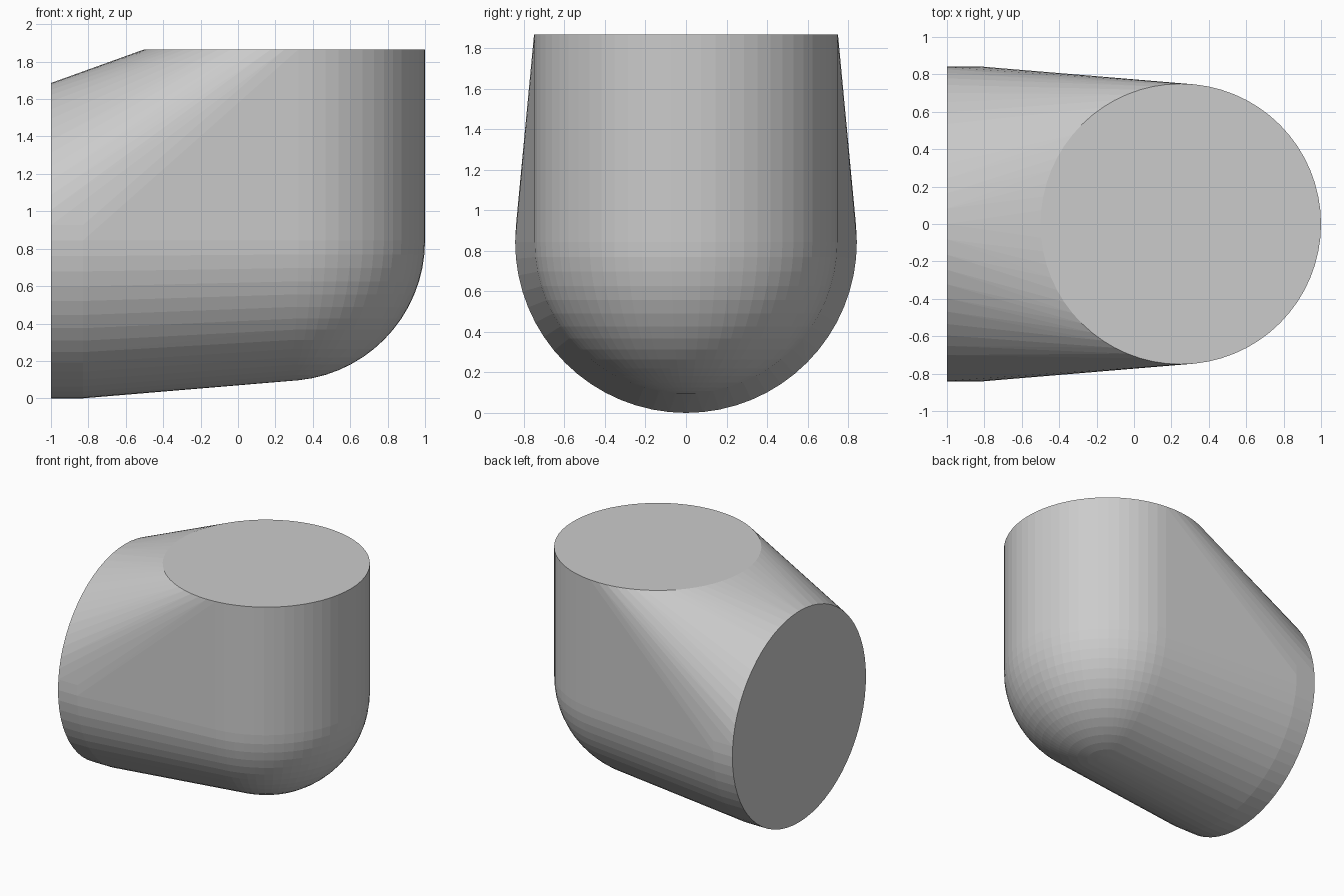
import bpy, bmesh
from mathutils import Matrix, Vector
from math import sin, cos, tau

if "Cube" in bpy.data.objects:
    bpy.data.objects.remove(bpy.data.objects["Cube"])

SEG = 64
R_BIG, R_SMALL, AXIS_Z, TOP_Z = 0.843, 0.75, 0.843, 1.866
bm = bmesh.new()


def ring(center, u, v, r):
    for i in range(SEG):
        a = tau * i / SEG
        bm.verts.new(Vector(center) + r * (cos(a) * Vector(u) + sin(a) * Vector(v)))


# Ball at the bend
bmesh.ops.create_uvsphere(bm, u_segments=SEG, v_segments=32, radius=R_SMALL,
                          matrix=Matrix.Translation((0.25, 0, AXIS_Z)))
bmesh.ops.delete(bm, geom=bm.edges[:], context='EDGES_FACES')
# Upper round mouth
ring((0.25, 0, TOP_Z), (1, 0, 0), (0, 1, 0), R_SMALL)
# Wide side mouth with a short straight collar
for x in (-1.0, -0.83):
    ring((x, 0, AXIS_Z), (0, 1, 0), (0, 0, 1), R_BIG)

# Skin stretched over all of them
res = bmesh.ops.convex_hull(bm, input=bm.verts[:])
junk = {g for g in res["geom_interior"] + res["geom_unused"]
        if isinstance(g, bmesh.types.BMVert)}
bmesh.ops.delete(bm, geom=list(junk), context='VERTS')
bmesh.ops.delete(bm, geom=[v for v in bm.verts if not v.link_faces], context='VERTS')
bmesh.ops.dissolve_limit(bm, angle_limit=0.002, verts=bm.verts[:], edges=bm.edges[:])
bmesh.ops.recalc_face_normals(bm, faces=bm.faces[:])

mesh = bpy.data.meshes.new("elbow_body")
bm.to_mesh(mesh)
bm.free()
body = bpy.data.objects.new("elbow_body", mesh)
bpy.context.collection.objects.link(body)
